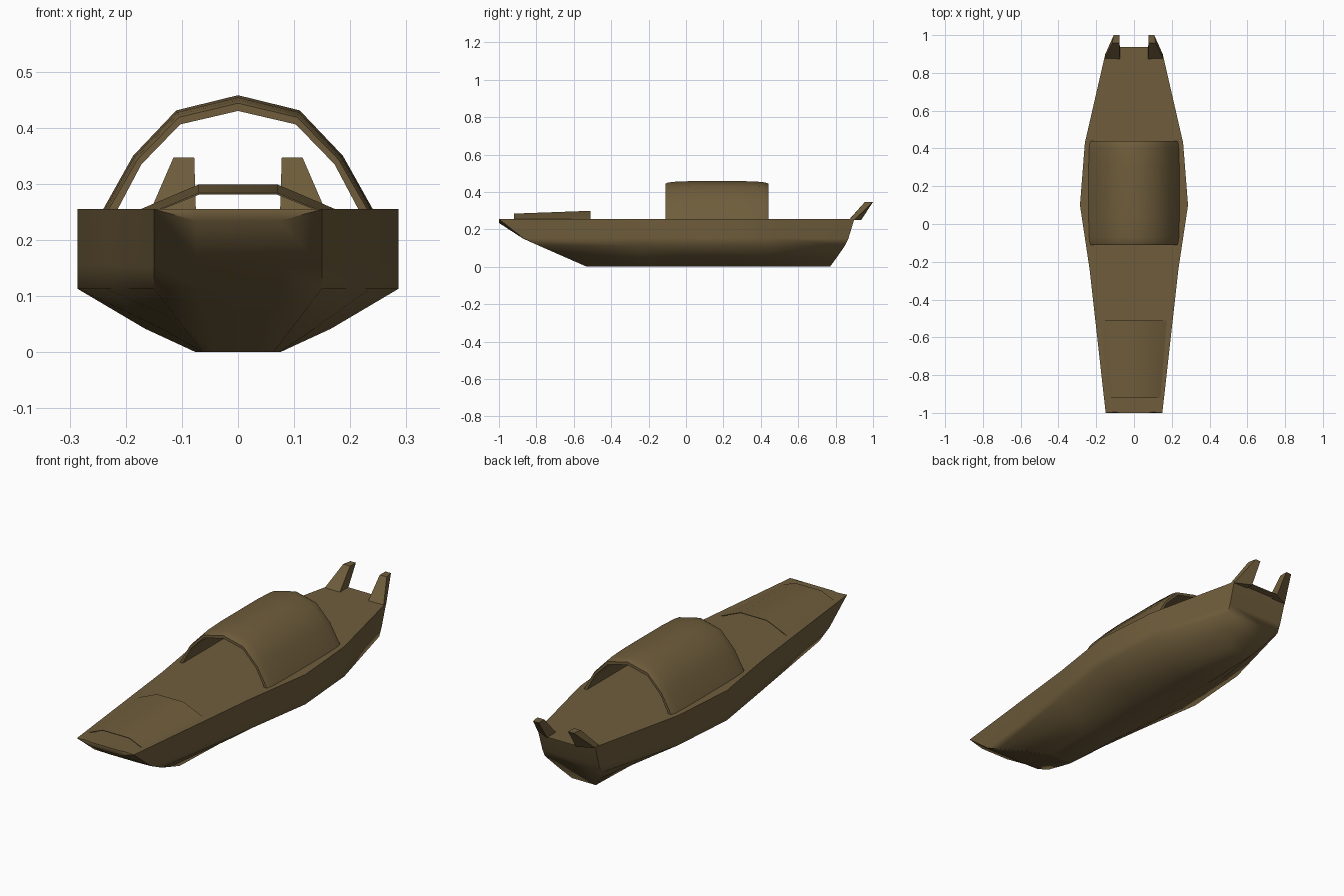
import bpy, bmesh

if "Cube" in bpy.data.objects:
    bpy.data.objects.remove(bpy.data.objects["Cube"])

wood = bpy.data.materials.new("weathered brown wood")
wood.diffuse_color = (0.16, 0.11, 0.045, 1)
wood.use_nodes = True
wood.node_tree.nodes["Principled BSDF"].inputs["Base Color"].default_value = wood.diffuse_color


def loft(name, rings, angle=0.6):
    """Skin equal closed rings; ends are closed with strips joining point i to its opposite."""
    bm = bmesh.new()
    vs = [[bm.verts.new(p) for p in r] for r in rings]
    n = len(rings[0])
    for a, b in zip(vs, vs[1:]):
        for i in range(n):
            j = (i + 1) % n
            bm.faces.new((a[i], a[j], b[j], b[i]))
    for r in (vs[0], vs[-1]):
        for i in range(n // 2 - 1):
            bm.faces.new((r[i], r[i + 1], r[n - 2 - i], r[n - 1 - i]))
    bmesh.ops.recalc_face_normals(bm, faces=bm.faces)
    me = bpy.data.meshes.new(name)
    bm.to_mesh(me)
    bm.free()
    ob = bpy.data.objects.new(name, me)
    bpy.context.collection.objects.link(ob)
    me.materials.append(wood)
    bpy.ops.object.select_all(action='DESELECT')
    ob.select_set(True)
    bpy.context.view_layer.objects.active = ob
    bpy.ops.object.shade_smooth_by_angle(angle=angle)
    return ob


def both(half):
    """Right half points plus their mirror, as a closed ring."""
    return half + [(-x, y, z) for x, y, z in reversed(half)]


# Hull: raked bow panel with a small upright nose, middle stations, raked transom
D = 0.255
rings = [
    both([(.075, -1, D), (.075, -1, .234), (.075, -.87, .15),
          (.075, -.79, .114), (.05, -.66, .057), (.04, -.53, 0)]),
    both([(.1, -.995, D), (.15, -1, D), (.15, -.87, .152),
          (.15, -.79, .114), (.107, -.66, .057), (.063, -.53, 0)]),
]
for y, w in ((-.24, .235), (.1, .286), (.43, .26)):
    rings.append(both([(.1, y, D), (w, y, D), (w, y, .155), (w, y, .113),
                       (w * .58, y, .042), (.075, y, 0)]))
rings.append(both([(.075, .937, D), (.152, .90, D), (.15, .868, .15),
                   (.15, .85, .113), (.107, .81, .055), (.063, .77, 0)]))
loft("hull", rings, angle=1.13)

# Stern horns rising from the deck corners
for s, side in ((1, "right"), (-1, "left")):
    base = [(.075, .87, .25), (.157, .872, .25), (.152, .90, .25), (.075, .937, .25)]
    top = [(.078, .957, .347), (.115, .957, .347), (.107, 1, .347), (.078, 1, .347)]
    loft("stern_horn_" + side,
         [[(s * x, y, z) for x, y, z in r] for r in (base, top)], angle=0.4)


def arch(y, outer, inner):
    """Arch shell section: outer edge one way, inner edge back."""
    def full(h):
        return [(x, y, z) for x, z in h] + [(-x, y, z) for x, z in reversed(h) if x > 0]
    return full(outer) + full(inner)[::-1]


# Arched canopy with slightly rolled ends
OUT = [(.243, .25), (.187, .35), (.11, .431), (0, .458)]
INN = [(.217, .25), (.172, .335), (.103, .406), (0, .43)]
canopy = []
for y, k in ((-.11, .93), (-.1, .955), (-.07, .98), (.03, 1), (.3, 1),
             (.4, .98), (.43, .955), (.44, .93)):
    # the rolled ends draw in towards the deck centre
    o = [(x * (1 - (1 - k) * .6), D + (z - D) * k) for x, z in OUT]
    canopy.append(arch(y, o, INN))
loft("canopy", canopy, angle=1.0)

# Low faceted cover over the bow deck
cover = []
for y, w, z in ((-.92, .145, .284), (-.51, .178, .299)):
    cover.append(arch(y, [(w, .253), (.07, z)],
                      [(w - .006, .253), (.069, z - .003)]))
loft("bow_cover", cover, angle=0.7)
